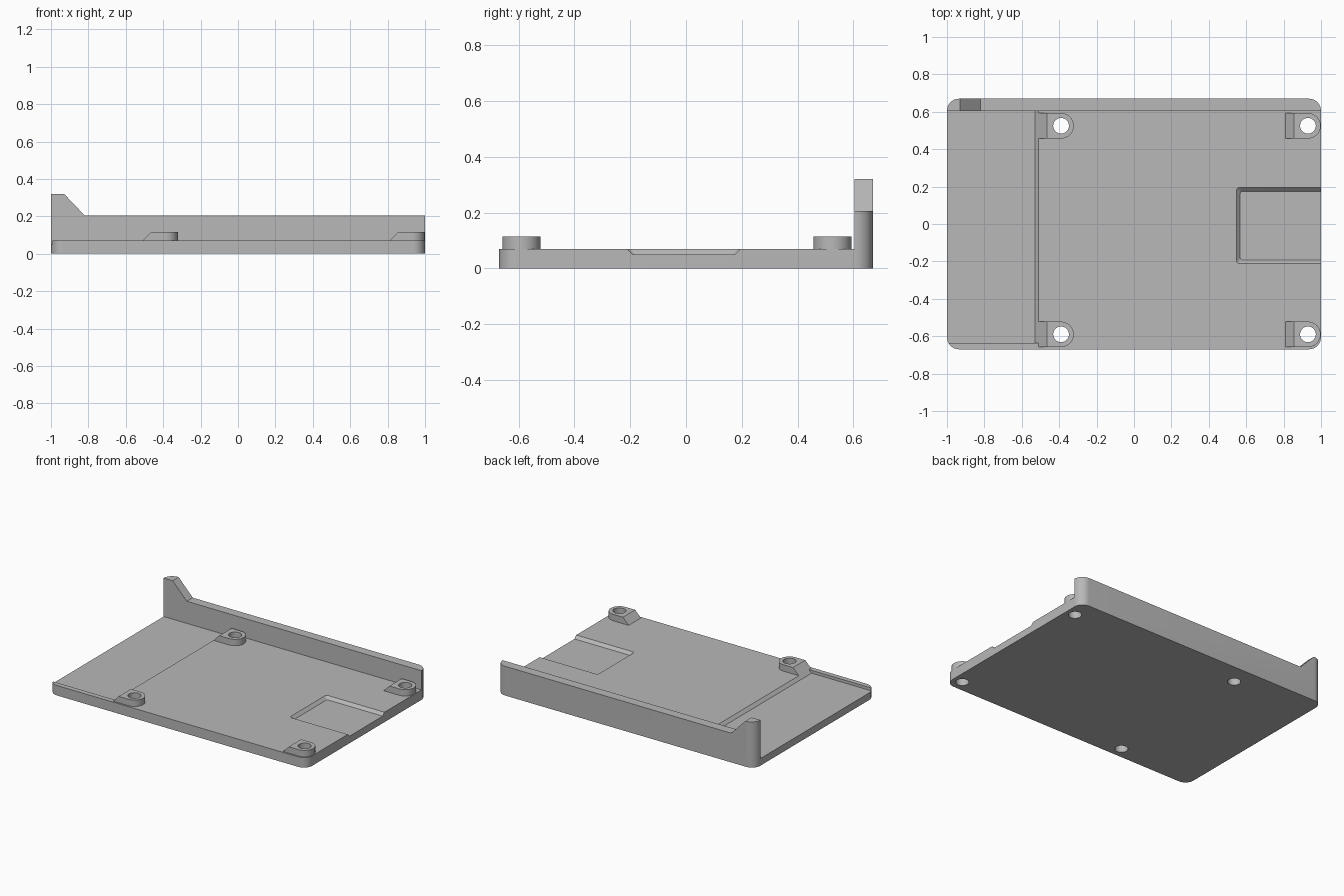
import bpy, bmesh, math

cube = bpy.data.objects.get("Cube")
if cube:
    bpy.data.objects.remove(cube)

grey = bpy.data.materials.new("plain grey")
grey.use_nodes = True
grey.diffuse_color = (0.48, 0.48, 0.48, 1)
grey.node_tree.nodes["Principled BSDF"].inputs["Base Color"].default_value = grey.diffuse_color


def loft(name, lower, upper):
    """Closed solid between two matching loops of 3D points."""
    bm = bmesh.new()
    a = [bm.verts.new(p) for p in lower]
    b = [bm.verts.new(p) for p in upper]
    bm.faces.new(a[::-1])
    bm.faces.new(b)
    n = len(a)
    for i in range(n):
        j = (i + 1) % n
        bm.faces.new((a[i], a[j], b[j], b[i]))
    bmesh.ops.recalc_face_normals(bm, faces=bm.faces)
    mesh = bpy.data.meshes.new(name)
    bm.to_mesh(mesh)
    bm.free()
    mesh.materials.append(grey)
    ob = bpy.data.objects.new(name, mesh)
    bpy.context.collection.objects.link(ob)
    return ob


def rounded(x0, x1, y0, y1, r, z, steps=10):
    """Rounded rectangle loop at height z."""
    pts = []
    corners = [(x1 - r, y1 - r), (x0 + r, y1 - r), (x0 + r, y0 + r), (x1 - r, y0 + r)]
    for k, (cx, cy) in enumerate(corners):
        for i in range(steps + 1):
            t = (k + i / steps) * math.pi / 2
            pts.append((cx + r * math.cos(t), cy + r * math.sin(t), z))
    return pts


def side_prism(name, profile, y0, y1):
    """Extrude an x-z profile along y."""
    return loft(name, [(x, y0, z) for x, z in profile], [(x, y1, z) for x, z in profile])


def circle(cx, cy, r, z, n=40):
    return [(cx + r * math.cos(math.tau * i / n), cy + r * math.sin(math.tau * i / n), z)
            for i in range(n)]


def cut(target, cutter):
    cutter.hide_render = True
    mod = target.modifiers.new("cut", 'BOOLEAN')
    mod.operation = 'DIFFERENCE'
    mod.solver = 'EXACT'
    mod.object = cutter
    bpy.context.view_layer.objects.active = target
    bpy.ops.object.modifier_apply(modifier=mod.name)
    bpy.data.objects.remove(cutter)


PLATE, FLOOR, WALL, PEAK, POST = 0.07, 0.05, 0.205, 0.32, 0.115

# Tray: rounded block carved down to a plate with a wall along the back
tray = loft("tray", rounded(-1, 1, -0.67, 0.67, 0.065, 0),
            rounded(-1, 1, -0.67, 0.67, 0.065, PEAK))
cut(tray, side_prism("space_above_plate",
                     [(-2, PLATE), (2, PLATE), (2, 1), (-2, 1)], -1, 0.604))
cut(tray, side_prism("wall_top_slope",
                     [(-0.82, WALL), (2, WALL), (2, 0.42), (-0.83, 0.42), (-0.93, PEAK)], 0.5, 1))

# Shallow step on the right end, leaving a thin front rail
cut(tray, side_prism("end_step",
                     [(-2, FLOOR), (-0.53, FLOOR), (-0.49, 0.09), (-2, 0.09)], -0.635, 0.604))

# Sloped recess open to the left edge
cut(tray, loft("side_recess", rounded(0.568, 2, -0.192, 0.175, 0.012, FLOOR),
               rounded(0.522, 2, -0.238, 0.221, 0.025, 0.096)))

# Ramped screw posts with holes through the plate
posts = []
for side, cx in (("right", -0.39), ("left", 0.93)):
    for end, cy in (("front", -0.59), ("back", 0.525)):
        loops = []
        for z, tail in ((PLATE, 0.12), (POST, 0.075)):
            arc = [(cx + 0.068 * math.cos(t), cy + 0.068 * math.sin(t), z)
                   for t in (math.pi * (i / 20 - 0.5) for i in range(21))]
            loops.append(arc + [(cx - tail, cy + 0.068, z), (cx - tail, cy - 0.068, z)])
        post = loft(f"{end}_{side}_post", *loops)
        for part in (tray, post):
            cut(part, loft("screw_hole", circle(cx, cy, 0.042, -0.1), circle(cx, cy, 0.042, 0.5)))
        posts.append(post)

# Smooth the curved sides, keep hard edges crisp
bpy.ops.object.select_all(action='DESELECT')
for ob in [tray] + posts:
    ob.select_set(True)
bpy.context.view_layer.objects.active = tray
bpy.ops.object.shade_smooth_by_angle(angle=math.radians(30))
